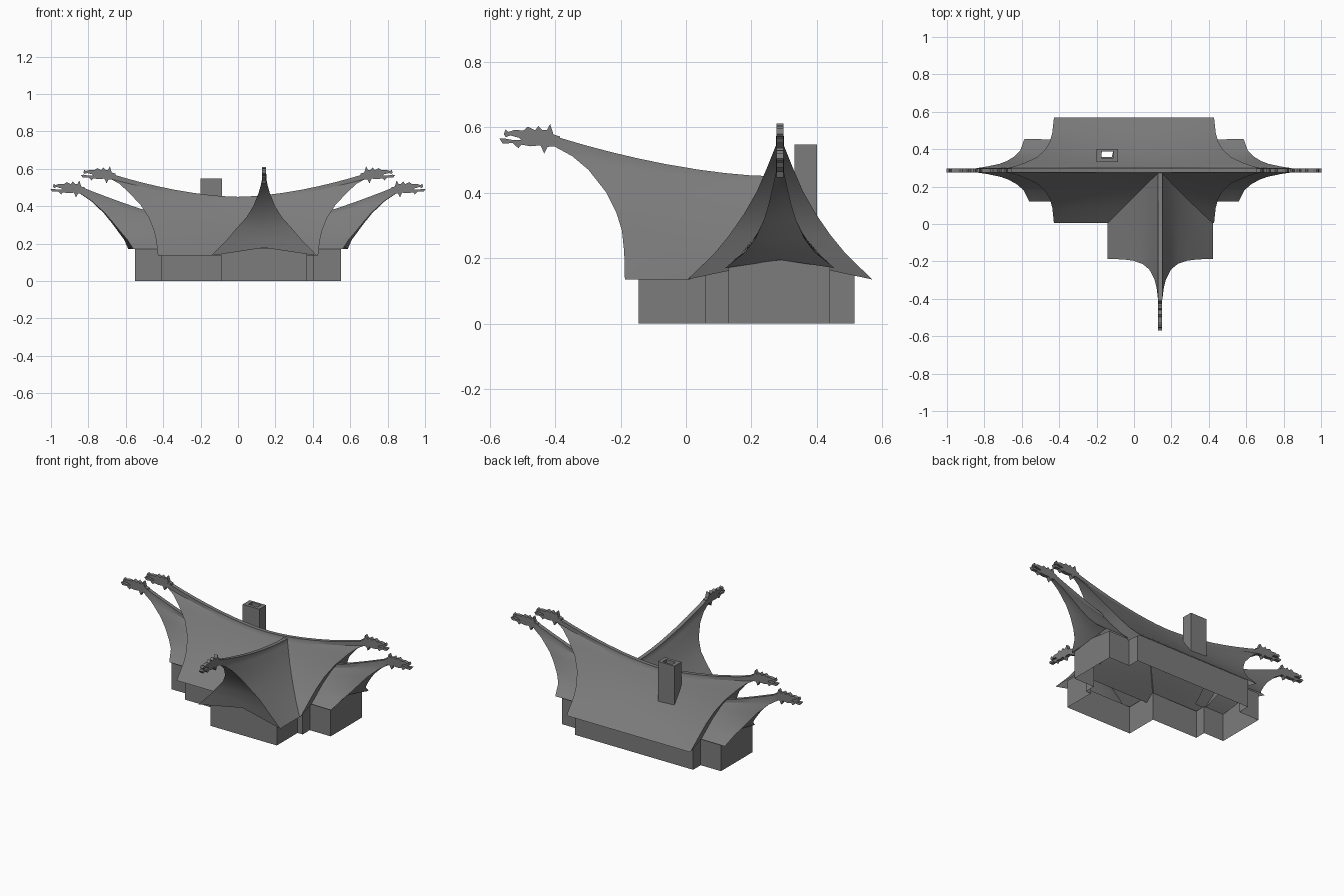
import bpy, bmesh, math

if "Cube" in bpy.data.objects:
    bpy.data.objects.remove(bpy.data.objects["Cube"])

grey = bpy.data.materials.new("slate_grey")
grey.diffuse_color = (0.2, 0.2, 0.2, 1)
grey.use_nodes = True
grey.node_tree.nodes["Principled BSDF"].inputs["Base Color"].default_value = grey.diffuse_color
CX, CY = 0.14, 0.287          # front ridge x, main ridge y


def finish(name, bm, smooth=True):
    bmesh.ops.remove_doubles(bm, verts=bm.verts, dist=0.0005)
    bmesh.ops.recalc_face_normals(bm, faces=bm.faces)
    me = bpy.data.meshes.new(name)
    bm.to_mesh(me)
    bm.free()
    me.materials.append(grey)
    ob = bpy.data.objects.new(name, me)
    bpy.context.collection.objects.link(ob)
    if smooth:
        bpy.ops.object.select_all(action='DESELECT')
        ob.select_set(True)
        bpy.context.view_layer.objects.active = ob
        bpy.ops.object.shade_smooth_by_angle(angle=math.radians(30))
    return ob


def quad(bm, *pts):
    bm.faces.new([bm.verts.new(p) for p in pts])


STATIONS = [0, .12, .23, .35, .5, .62, .74, .86, 1]


def swept_roof(bm, rake, centre, starts, power, place, keel_z, skew=0.0):
    """Half roof: slopes from a centre section out to a flaring rake edge.
    rake rows are (along, off, z); centre rows are (off, z)."""
    n = len(rake)

    def pt(i, s, side):
        x, o, z = rake[i]
        x += side * skew * o
        co, cz = centre[i]
        w = s ** power
        return place(starts[i] + (x - starts[i]) * s,
                     side * (co + (o - co) * w), cz + (z - cz) * w)

    def keel(i):
        x, o, z = rake[i]
        return place(x - .03 * max(0, 1 - i / (n - 2)), 0, max(z, keel_z + .001 * i))

    for a, b in zip(STATIONS, STATIONS[1:]):
        for side in (-1, 1):
            for i in range(n - 1):
                quad(bm, pt(i, a, side), pt(i, b, side),
                     pt(i + 1, b, side), pt(i + 1, a, side))
        # flat ridge cap
        quad(bm, pt(n - 1, a, -1), pt(n - 1, b, -1), pt(n - 1, b, 1), pt(n - 1, a, 1))
    # recessed gable soffit
    for side in (-1, 1):
        for i in range(n - 2):
            quad(bm, pt(i, 1, side), keel(i), keel(i + 1), pt(i + 1, 1, side))


HEAD = [(-.02, .012), (0, .018), (.010, .05), (.020, .032), (.034, .032), (.046, .044),
        (.056, .031), (.078, .042), (.092, .03), (.118, .032), (.138, .026),
        (.146, .034), (.152, .018), (.145, .010), (.132, .015), (.105, .008),
        (.098, .001), (.130, .002), (.150, .006), (.165, .005), (.155, -.010),
        (.125, -.008), (.107, -.024), (.098, -.013), (.070, -.018), (.040, -.015),
        (.028, -.040), (.018, -.020), (0, -.018), (-.02, -.022)]


def beast_head(name, along, z, place):
    # cut-out finial at the ridge end
    bm = bmesh.new()
    lo = [bm.verts.new(place(along + u, -.011, z + v)) for u, v in HEAD]
    hi = [bm.verts.new(place(along + u, .011, z + v)) for u, v in HEAD]
    bm.faces.new(lo)
    bm.faces.new(hi[::-1])
    for i in range(len(HEAD)):
        j = (i + 1) % len(HEAD)
        bm.faces.new((lo[i], hi[i], hi[j], lo[j]))
    finish(name, bm, smooth=False)


CENTRE = [(.282, .135), (.20, .205), (.15, .255), (.11, .30), (.07, .35),
          (.04, .395), (.022, .425), (.014, .437), (.012, .45)]
MAIN = [(.428, .282, .135), (.437, .20, .215), (.449, .155, .27), (.475, .11, .335),
        (.52, .07, .405), (.585, .04, .475), (.635, .022, .52), (.68, .012, .545),
        (.68, .012, .573)]
FRONT = [(.474, .283, .135), (.476, .2, .22), (.483, .145, .285), (.50, .095, .34),
         (.53, .058, .40), (.585, .03, .47), (.635, .018, .512), (.69, .012, .542),
         (.69, .012, .573)]
TIER_C = [(.165, .17), (.12, .215), (.09, .25), (.06, .28), (.04, .30),
          (.025, .32), (.014, .33), (.012, .34)]
TIER = [(.573, .167, .17), (.60, .105, .22), (.632, .075, .26), (.675, .05, .315),
        (.715, .035, .363), (.785, .02, .428), (.84, .012, .464), (.84, .012, .503)]


def sideways(sign):
    return lambda a, o, z: (sign * a, CY + o, z)


def forwards(a, o, z):
    return (CX + o, CY - a, z)


# main roof, with an opening under the chimney flue
bm = bmesh.new()
for sign in (-1, 1):
    swept_roof(bm, MAIN, CENTRE, [0] * 9, 1.7, sideways(sign), .195)
flue = []
for f in bm.faces:
    c = f.calc_center_median()
    if -.19 < c.x < -.1 and CY + .07 < c.y < CY + .11:
        flue.append(f)
bmesh.ops.delete(bm, geom=flue, context='FACES')
finish("main_roof", bm)

# front gable roof, starting at the valley lines
bm = bmesh.new()
swept_roof(bm, FRONT, CENTRE, [o * .97 for o, z in CENTRE], 1.7, forwards, .178)
finish("front_gable_roof", bm)

# lower end roofs
for sign, label in ((-1, "left"), (1, "right")):
    bm = bmesh.new()
    swept_roof(bm, TIER, TIER_C, [.35] * 8, 1.2, sideways(sign), .195, .08)
    finish(label + "_lower_roof", bm)
    beast_head(label + "_upper_finial", .675, .562, sideways(sign))
    beast_head(label + "_lower_finial", .838, .487, sideways(sign))
beast_head("front_finial", .692, .56, forwards)

# walls: one open outline, peaked at the two ends
RIGHT = [(.37, -.145), (.37, .06), (.405, .06), (.405, .13), (.55, .13), (.55, CY),
         (.55, .44), (.405, .44), (.405, .515)]
LEFT = [(-.41, .515), (-.41, .44), (-.55, .44), (-.55, CY), (-.55, .13),
        (-.41, .13), (-.41, .06), (-.09, .06), (-.09, -.145)]
plan = RIGHT + LEFT
bm = bmesh.new()
for (x0, y0), (x1, y1) in zip(plan, plan[1:] + plan[:1]):
    h0 = .195 if y0 == CY else .174
    h1 = .195 if y1 == CY else .174
    quad(bm, (x0, y0, 0), (x1, y1, 0), (x1, y1, h1), (x0, y0, h0))
finish("walls", bm, smooth=False)

# chimney: hollow square tube
bm = bmesh.new()


def ring(x0, x1, y0, y1, z):
    return [(x0, y0, z), (x1, y0, z), (x1, y1, z), (x0, y1, z)]


loops = [ring(-.2, -.085, .332, .4, .29), ring(-.2, -.085, .332, .4, .547),
         ring(-.175, -.11, .352, .387, .547), ring(-.175, -.11, .352, .387, .29)]
for a, b in zip(loops, loops[1:]):
    for i in range(4):
        j = (i + 1) % 4
        quad(bm, a[i], a[j], b[j], b[i])
finish("chimney", bm, smooth=False)
